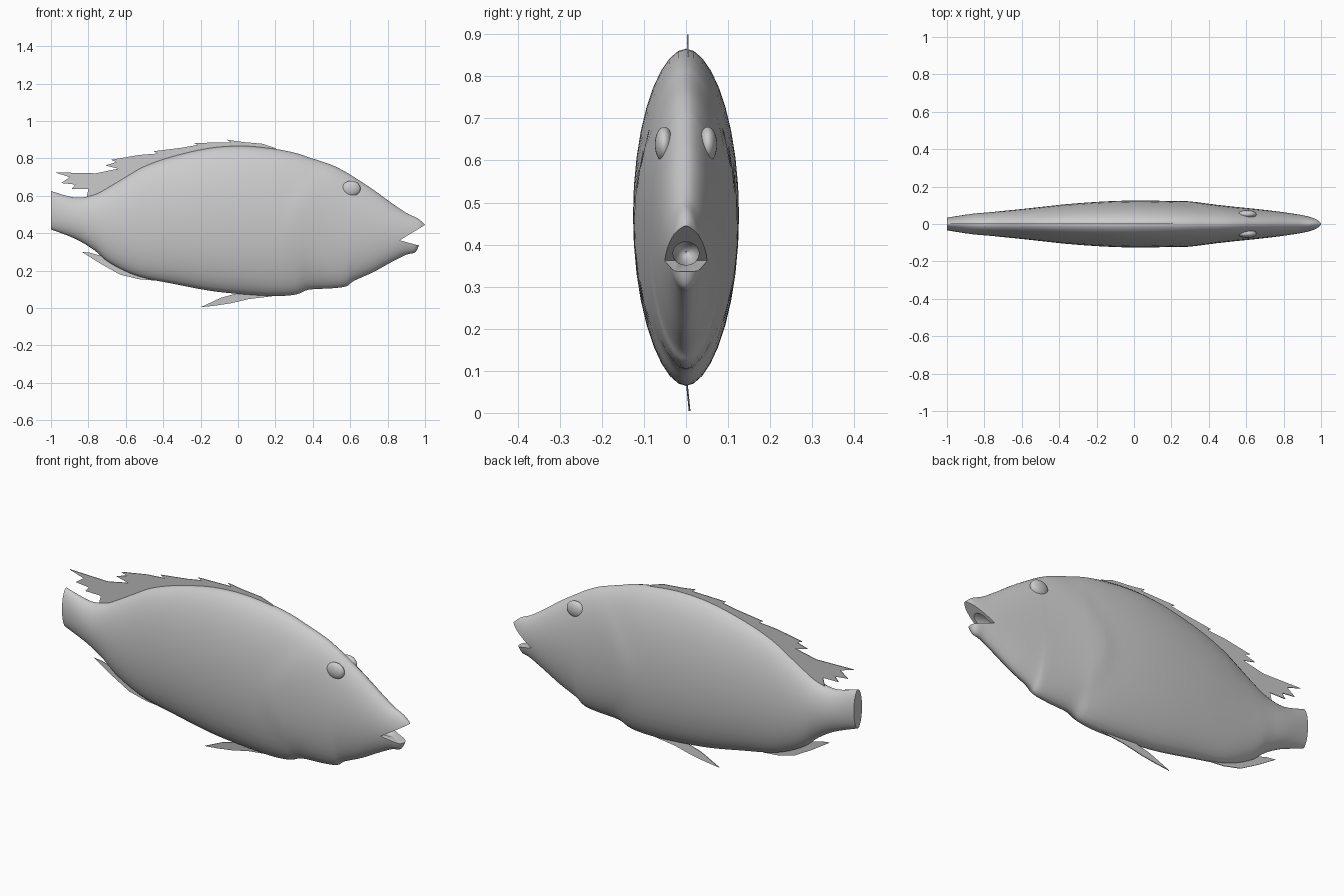
import bpy, bmesh, math
from mathutils import Vector

if "Cube" in bpy.data.objects:
    bpy.data.objects.remove(bpy.data.objects["Cube"])

grey = bpy.data.materials.new("matte grey")
grey.use_nodes = True
grey.diffuse_color = (0.6, 0.6, 0.6, 1)
grey.node_tree.nodes["Principled BSDF"].inputs["Base Color"].default_value = (0.6, 0.6, 0.6, 1)


def finish(bm, name):
    bmesh.ops.recalc_face_normals(bm, faces=bm.faces)
    mesh = bpy.data.meshes.new(name)
    bm.to_mesh(mesh)
    bm.free()
    mesh.materials.append(grey)
    ob = bpy.data.objects.new(name, mesh)
    bpy.context.collection.objects.link(ob)
    return ob


def select(ob):
    bpy.ops.object.select_all(action='DESELECT')
    ob.select_set(True)
    bpy.context.view_layer.objects.active = ob


def plate(name, outline, thickness, y=0.0):
    """Upright plate from an x, z outline."""
    bm = bmesh.new()
    face = bm.faces.new([bm.verts.new((x, y - thickness / 2, z)) for x, z in outline])
    side = bmesh.ops.extrude_face_region(bm, geom=[face])
    moved = [v for v in side["geom"] if isinstance(v, bmesh.types.BMVert)]
    bmesh.ops.translate(bm, verts=moved, vec=(0, thickness, 0))
    return finish(bm, name)


def spline(points, steps):
    """Smooth run of sections through the given stations."""
    pts = [Vector(p) for p in points]
    out = []
    for i in range(len(pts) - 1):
        a, b, c, d = pts[max(i - 1, 0)], pts[i], pts[i + 1], pts[min(i + 2, len(pts) - 1)]
        for k in range(steps):
            t = k / steps
            out.append(b + 0.5 * t * (c - a + t * (2 * a - 5 * b + 4 * c - d
                                                  + t * (3 * (b - c) + d - a))))
    return out + [pts[-1]]


def gill_swell(x, z):
    """Crescent ridge along the rear edge of the gill cover."""
    d = x - (0.27 + 0.2 * ((z - 0.42) / 0.3) ** 2)
    return 0.006 * math.exp(-(d / (0.13 if d > 0 else 0.04)) ** 2)


# Body stations: x, top, bottom, half width
STATIONS = [
    (-1, .625, .42, .034), (-.87, .59, .37, .054), (-.77, .605, .31, .063),
    (-.7, .64, .25, .07), (-.6, .70, .195, .08), (-.5, .757, .16, .091),
    (-.35, .81, .13, .107), (-.15, .855, .092, .121), (.03, .866, .073, .126),
    (.2, .85, .064, .122), (.31, .828, .072, .114), (.38, .805, .098, .108),
    (.5, .765, .105, .096), (.58, .725, .116, .088), (.62, .70, .145, .084),
    (.72, .635, .19, .073), (.82, .562, .245, .06), (.9, .508, .285, .047),
    (.95, .485, .30, .036), (.975, .468, .36, .026), (1, .445, .43, .007)]
SIDES = 36

bm = bmesh.new()
rings = []
for x, top, low, wide in spline(STATIONS, 4):
    ring = []
    for k in range(SIDES):
        a = math.tau * k / SIDES
        z = (top + low) / 2 + (top - low) / 2 * math.cos(a)
        s = math.sin(a)
        y = math.copysign(abs(s) ** 1.08 * (wide + gill_swell(x, z) * s * s), s)
        ring.append(bm.verts.new((x, y, z)))
    rings.append(ring)
for r, q in zip(rings, rings[1:]):
    for k in range(SIDES):
        n = (k + 1) % SIDES
        bm.faces.new((r[k], r[n], q[n], q[k]))
bm.faces.new(rings[0])
bm.faces.new(rings[-1])
body = finish(bm, "body")

# Open mouth: a wedge for the gape and a hollow behind it
gape = plate("gape_cutter", [(.865, .362), (1.01, .45), (1.05, .33), (.955, .337)], 0.3)
bm = bmesh.new()
bmesh.ops.create_uvsphere(bm, u_segments=20, v_segments=12, radius=1)
bmesh.ops.scale(bm, vec=(.11, .032, .032), verts=bm.verts)
bmesh.ops.translate(bm, vec=(.87, 0, .382), verts=bm.verts)
hollow = finish(bm, "mouth_cutter")
for cutter in (gape, hollow):
    cutter.hide_render = True
    cut = body.modifiers.new("mouth", 'BOOLEAN')
    cut.operation, cut.solver, cut.object = 'DIFFERENCE', 'EXACT', cutter
    select(body)
    bpy.ops.object.modifier_apply(modifier=cut.name)
    bpy.data.objects.remove(cutter)
bpy.ops.object.shade_smooth_by_angle(angle=math.radians(40))

# Eyes: low domes on both cheeks
for side, label in ((1, "left_eye"), (-1, "right_eye")):
    bm = bmesh.new()
    bmesh.ops.create_uvsphere(bm, u_segments=24, v_segments=14, radius=1)
    bmesh.ops.scale(bm, vec=(.05, .022, .042), verts=bm.verts)
    bmesh.ops.translate(bm, vec=(.605, side * .052, .638), verts=bm.verts)
    select(finish(bm, label))
    bpy.ops.object.shade_smooth()

# Ragged fins along the back and belly
plate("dorsal_fin", [
    (.21, .84), (.2, .855), (.13, .878), (.02, .888), (-.06, .9), (-.04, .886), (-.235, .882),
    (-.215, .872), (-.3, .857), (-.45, .838), (-.43, .826), (-.53, .818), (-.68, .792),
    (-.65, .78), (-.71, .762), (-.64, .745), (-.76, .72), (-.98, .725), (-.9, .7),
    (-.945, .668), (-.87, .66), (-.89, .636), (-.8, .635), (-.81, .59), (-.7, .6),
    (-.5, .72), (-.2, .82)], 0.004, 0.004)
plate("anal_fin", [
    (-.835, .3), (-.79, .295), (-.7, .27), (-.55, .2), (-.42, .16), (-.45, .147),
    (-.53, .154), (-.63, .178), (-.74, .24)], 0.004)

# Pelvic fin: bends sideways towards its tip
pelvic = plate("pelvic_fin", [
    (-.2, .004), (-.09, .055), (.02, .085), (.2, .085), (.21, .066), (.06, .048),
    (-.04, .025), (-.125, .012)], 0.004)
for v in pelvic.data.vertices:
    v.co.y += 0.1 * max(0, 0.09 - v.co.z)
